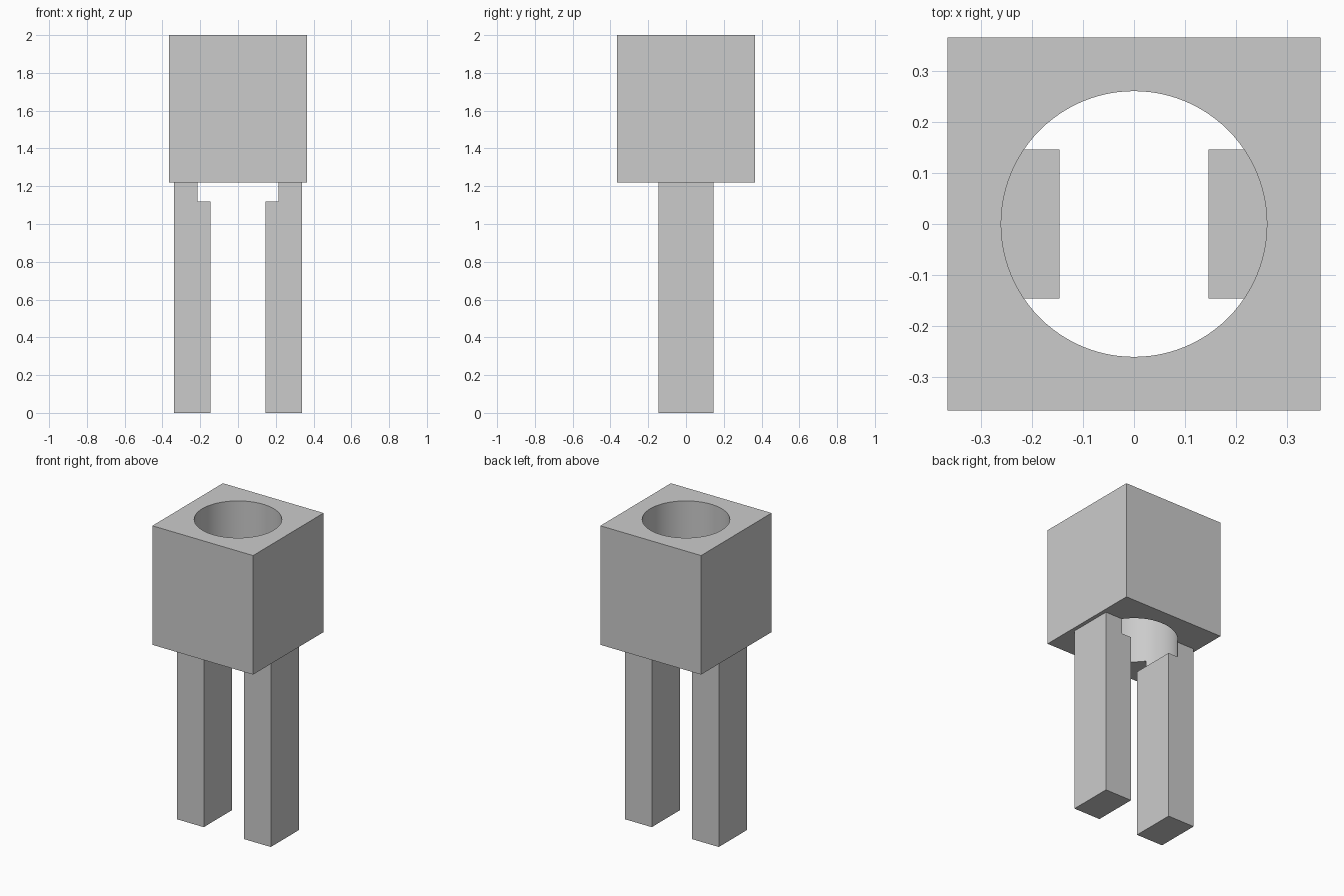
import bpy
import math

if "Cube" in bpy.data.objects:
    bpy.data.objects.remove(bpy.data.objects["Cube"], do_unlink=True)

HALF, TOP, BASE = 0.365, 2.0, 1.22           # square block
LEG_IN, LEG_OUT, LEG_Y = 0.146, 0.34, 0.146  # leg section
BORE_R, BORE_BOTTOM = 0.26, 1.12             # round bore

grey = bpy.data.materials.new("light_grey")
grey.use_nodes = True
colour = (0.6, 0.6, 0.6, 1)
grey.diffuse_color = colour
grey.node_tree.nodes["Principled BSDF"].inputs["Base Color"].default_value = colour


def box(name, x0, x1, half_y, z0, z1):
    bpy.ops.mesh.primitive_cube_add(size=1, location=((x0 + x1) / 2, 0, (z0 + z1) / 2))
    ob = bpy.context.object
    ob.name = name
    ob.scale = (x1 - x0, 2 * half_y, z1 - z0)
    bpy.ops.object.transform_apply(location=True, rotation=False, scale=True)
    ob.data.materials.append(grey)
    return ob


def combine(target, tool, operation):
    bpy.context.view_layer.objects.active = target
    mod = target.modifiers.new(operation.lower(), 'BOOLEAN')
    mod.operation = operation
    mod.solver = 'EXACT'
    mod.object = tool
    bpy.ops.object.modifier_apply(modifier=mod.name)
    bpy.data.objects.remove(tool, do_unlink=True)


# Block with two legs fused into its underside
holder = box("block_with_legs", -HALF, HALF, HALF, BASE, TOP)
for name, side in (("left_leg", 1), ("right_leg", -1)):
    x0, x1 = sorted((side * LEG_IN, side * LEG_OUT))
    combine(holder, box(name, x0, x1, LEG_Y, 0, BASE + 0.1), 'UNION')

# Round bore through the block, notching the tops of the legs
depth = TOP + 0.1 - BORE_BOTTOM
bpy.ops.mesh.primitive_cylinder_add(vertices=96, radius=BORE_R, depth=depth,
                                    location=(0, 0, BORE_BOTTOM + depth / 2))
bore = bpy.context.object
bore.name = "bore_cutter"
bore.hide_render = True
bore.data.materials.append(grey)
combine(holder, bore, 'DIFFERENCE')

# Smooth bore wall, sharp edges
bpy.ops.object.select_all(action='DESELECT')
holder.select_set(True)
bpy.context.view_layer.objects.active = holder
bpy.ops.object.shade_smooth_by_angle(angle=math.radians(30))
